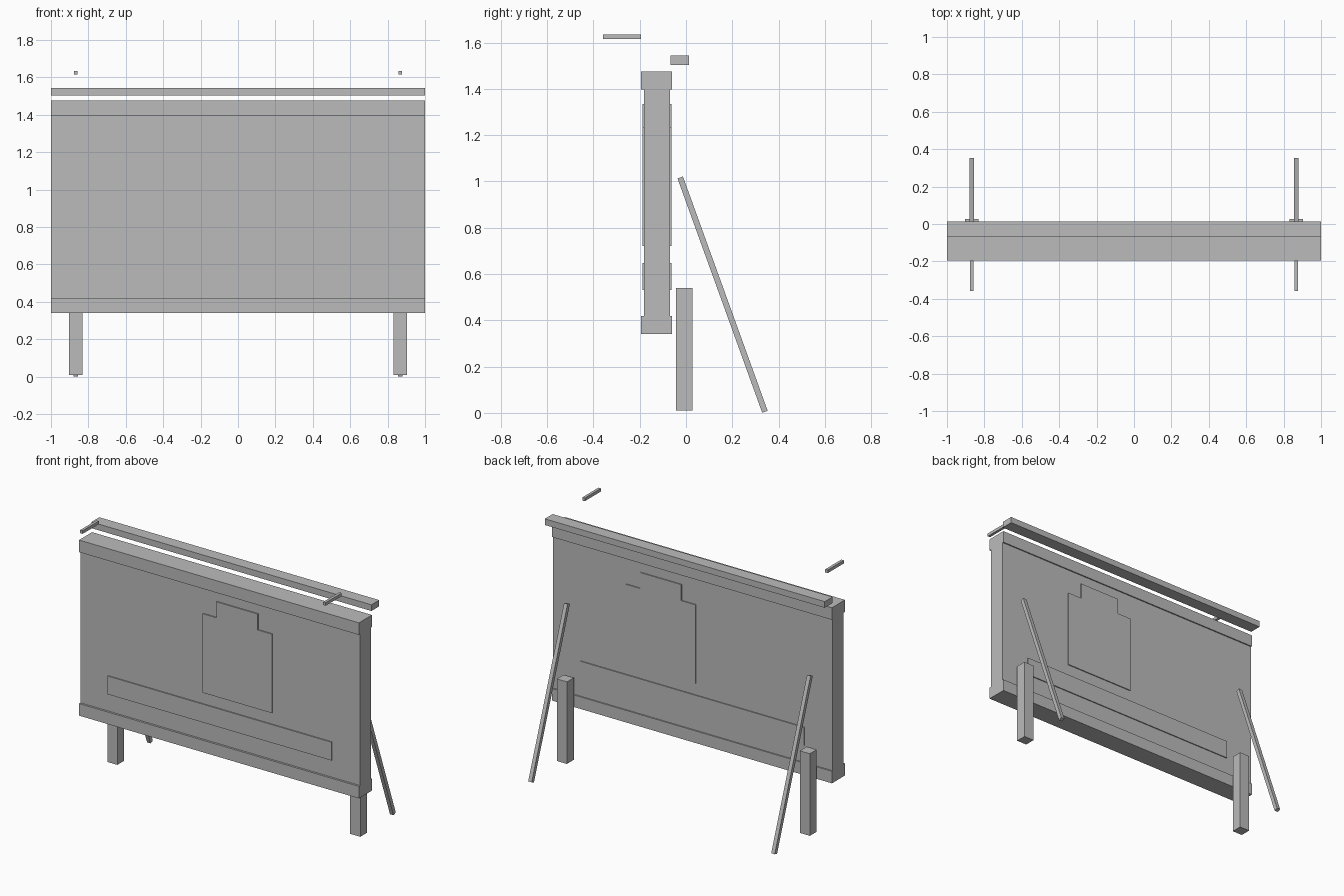
import bpy
import bmesh
import math
from mathutils import Matrix, Vector

default = bpy.data.objects.get("Cube")
if default:
    bpy.data.objects.remove(default, do_unlink=True)

# One plain grey for every part
grey = bpy.data.materials.new("plain_grey")
grey.use_nodes = True
colour = (0.5, 0.5, 0.5, 1.0)
grey.diffuse_color = colour
grey.node_tree.nodes["Principled BSDF"].inputs["Base Color"].default_value = colour


def finish(name, bm):
    bmesh.ops.recalc_face_normals(bm, faces=bm.faces)
    mesh = bpy.data.meshes.new(name)
    bm.to_mesh(mesh)
    bm.free()
    mesh.materials.append(grey)
    obj = bpy.data.objects.new(name, mesh)
    bpy.context.collection.objects.link(obj)
    return obj


def box(name, x, y, z):
    """Box spanning the given (low, high) range on each axis."""
    spans = (x, y, z)
    size = [hi - lo for lo, hi in spans]
    centre = Vector([(lo + hi) / 2 for lo, hi in spans])
    bm = bmesh.new()
    bmesh.ops.create_cube(bm, size=1, matrix=Matrix.Translation(centre) @ Matrix.Diagonal((*size, 1)))
    return finish(name, bm)


def stepped_plate(name, centre_x, y):
    """Raised plate with a narrower block on top, extruded along y."""
    half = [(0.248, 0.722), (0.248, 1.232), (0.147, 1.232), (0.147, 1.335)]
    outline = half + [(-x, z) for x, z in reversed(half)]
    bm = bmesh.new()
    face = bm.faces.new([bm.verts.new((centre_x + x, y[0], z)) for x, z in outline])
    result = bmesh.ops.extrude_face_region(bm, geom=[face])
    verts = [v for v in result["geom"] if isinstance(v, bmesh.types.BMVert)]
    bmesh.ops.translate(bm, verts=verts, vec=(0, y[1] - y[0], 0))
    return finish(name, bm)


# Board with thicker beams along its top and bottom
WIDTH = (-1, 1)
BEAM = (-0.194, -0.061)
box("board", WIDTH, (-0.181, -0.069), (0.38, 1.43))
box("bottom_beam", WIDTH, BEAM, (0.341, 0.419))
box("top_beam", WIDTH, BEAM, (1.397, 1.475))

# Raised plates on both faces
for side, y, centre_x in (("front", (-0.188, -0.175), 0.125),
                          ("back", (-0.075, -0.0625), 0.225)):
    stepped_plate(side + "_stepped_plate", centre_x, y)
    box(side + "_strip", (-0.8, 0.8), y, (0.53, 0.648))

# Separate rail above the board
box("top_rail", WIDTH, (-0.067, 0.013), (1.503, 1.543))

# Posts, slanted braces and short arms at each end
brace_top = Vector((0, -0.025, 1.017))
brace_foot = Vector((0, 0.341, 0.005))
slope = brace_top - brace_foot
for side, s in (("left", 1), ("right", -1)):
    cx = s * 0.868
    box(side + "_post", (cx - 0.036, cx + 0.036), (-0.043, 0.027), (0.01, 0.54))
    box(side + "_arm", (cx - 0.009, cx + 0.009), (-0.358, -0.194), (1.615, 1.635))
    half = slope.length / 2
    brace = box(side + "_brace", (-0.0125, 0.0125), (-0.0125, 0.0125), (-half, half))
    brace.location = (brace_top + brace_foot) / 2 + Vector((cx, 0, 0))
    brace.rotation_euler.x = math.atan2(-slope.y, slope.z)
